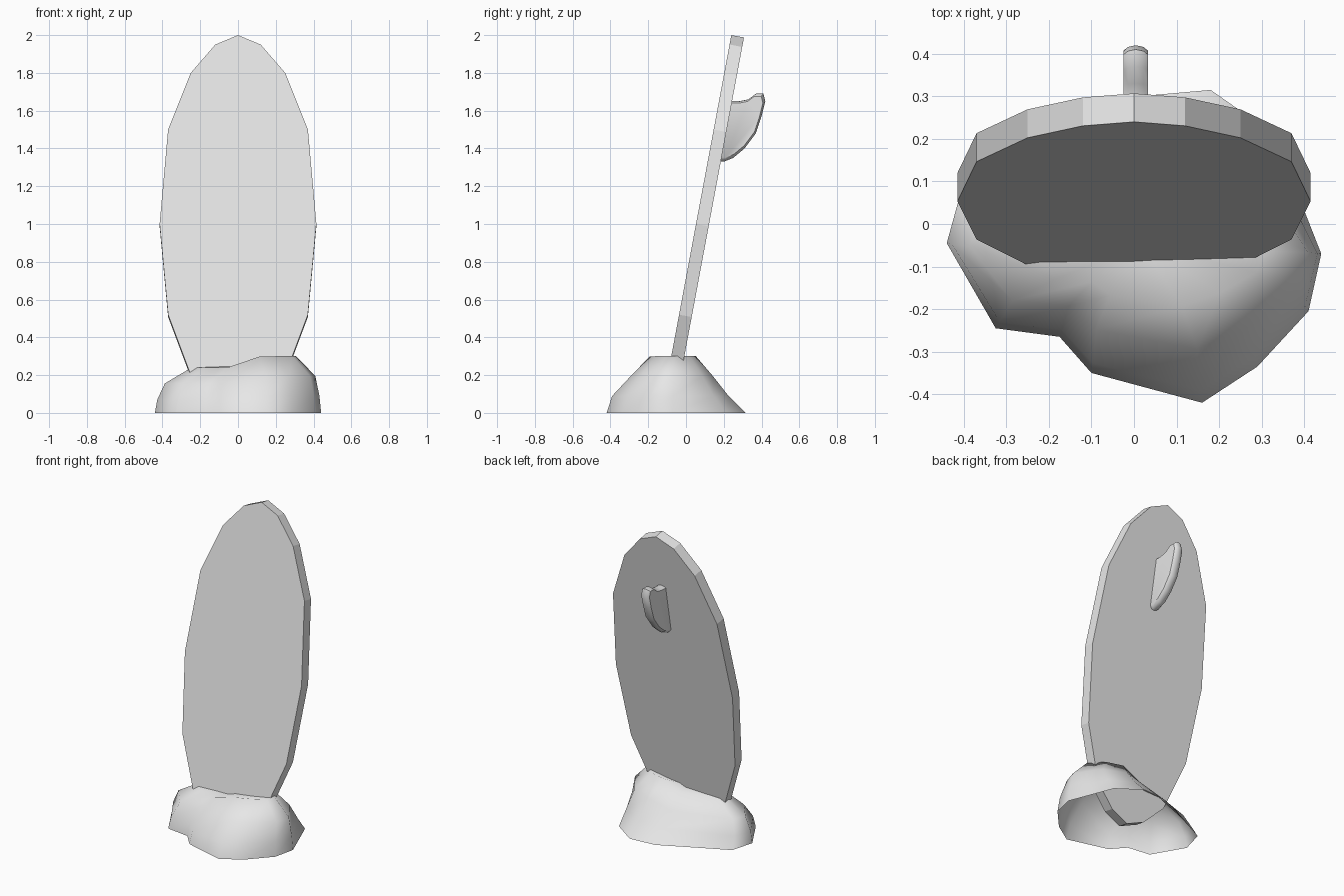
import bpy, bmesh, math
from mathutils import Vector

if "Cube" in bpy.data.objects:
    bpy.data.objects.remove(bpy.data.objects["Cube"], do_unlink=True)

grey = bpy.data.materials.new("light_grey")
grey.use_nodes = True
grey.diffuse_color = (0.8, 0.8, 0.8, 1)
grey.node_tree.nodes["Principled BSDF"].inputs["Base Color"].default_value = (0.8, 0.8, 0.8, 1)


def loft(name, rings, start_cap=False, end_cap=False, apex=None, smooth=None):
    """Bridge equal-length rings of points, with optional caps or an apex."""
    bm = bmesh.new()
    loops = [[bm.verts.new(p) for p in ring] for ring in rings]
    n = len(loops[0])
    for a, b in zip(loops, loops[1:]):
        for i in range(n):
            j = (i + 1) % n
            bm.faces.new((a[i], a[j], b[j], b[i]))
    if start_cap:
        bm.faces.new(loops[0][::-1])
    if end_cap:
        bm.faces.new(loops[-1])
    if apex:
        tip = bm.verts.new(apex)
        for i in range(n):
            bm.faces.new((loops[-1][i], loops[-1][(i + 1) % n], tip))
    bmesh.ops.recalc_face_normals(bm, faces=bm.faces)
    mesh = bpy.data.meshes.new(name)
    bm.to_mesh(mesh)
    bm.free()
    obj = bpy.data.objects.new(name, mesh)
    bpy.context.collection.objects.link(obj)
    mesh.materials.append(grey)
    if smooth:
        bpy.ops.object.select_all(action="DESELECT")
        obj.select_set(True)
        bpy.context.view_layer.objects.active = obj
        bpy.ops.object.shade_smooth_by_angle(angle=math.radians(smooth))
    return obj


# Board: faceted oval leaning back, with constant thickness
LEAN = 0.187
half = [(0.12, 1.95), (0.25, 1.8), (0.37, 1.5), (0.415, 1.0),
        (0.37, 0.52), (0.25, 0.2), (0.12, 0.07)]
outline = [(0, 2.0)] + half + [(0, 0.02)] + [(-x, z) for x, z in reversed(half)]
front = [Vector((x, 0.24 - LEAN * (2 - z), z)) for x, z in outline]
through = Vector((0, 1, -LEAN)).normalized() * 0.068
loft("board", [front, [p + through for p in front]], True, True)

# Fin: swept profile with a ridge around its rim
profile = [(0.17, 1.33), (0.20, 1.33), (0.25, 1.35), (0.31, 1.40), (0.37, 1.48), (0.40, 1.57),
           (0.42, 1.65), (0.41, 1.69), (0.37, 1.69), (0.33, 1.66), (0.28, 1.65), (0.21, 1.65)]
cy, cz = 0.29, 1.55


def fin_ring(x, scale):
    return [(x, cy + (y - cy) * scale, cz + (z - cz) * scale) for y, z in profile]


loft("fin", [fin_ring(-0.025, 0.9), fin_ring(-0.014, 0.97), fin_ring(0.004, 1.0),
             fin_ring(0.022, 0.97), fin_ring(0.033, 0.9)], True, True, smooth=40)

# Sand mound: irregular footprint drawn in towards a sloping top, open below
footprint = [(-0.44, -0.045), (-0.325, -0.245), (-0.175, -0.265), (-0.1, -0.35),
             (0.16, -0.42), (0.29, -0.335), (0.41, -0.205), (0.44, -0.07),
             (0.33, 0.21), (0.18, 0.315), (0.01, 0.30), (-0.40, 0.10)]
MID = -0.06


def mound_ring(height, left, right, fore, aft):
    ring = []
    for x, y in footprint:
        top = 0.24 + min(0.06, 0.36 * max(0, x))
        ring.append((x * (right if x > 0 else left),
                     MID + (y - MID) * (aft if y > MID else fore), top * height))
    return ring


loft("sand_mound", [mound_ring(0, 1, 1, 1, 1),
                    mound_ring(0.3, 0.97, 0.98, 0.92, 0.76),
                    mound_ring(0.65, 0.88, 0.93, 0.65, 0.54),
                    mound_ring(1, 0.56, 0.70, 0.37, 0.30)],
     apex=(0.02, -0.05, 0.25), smooth=80)
